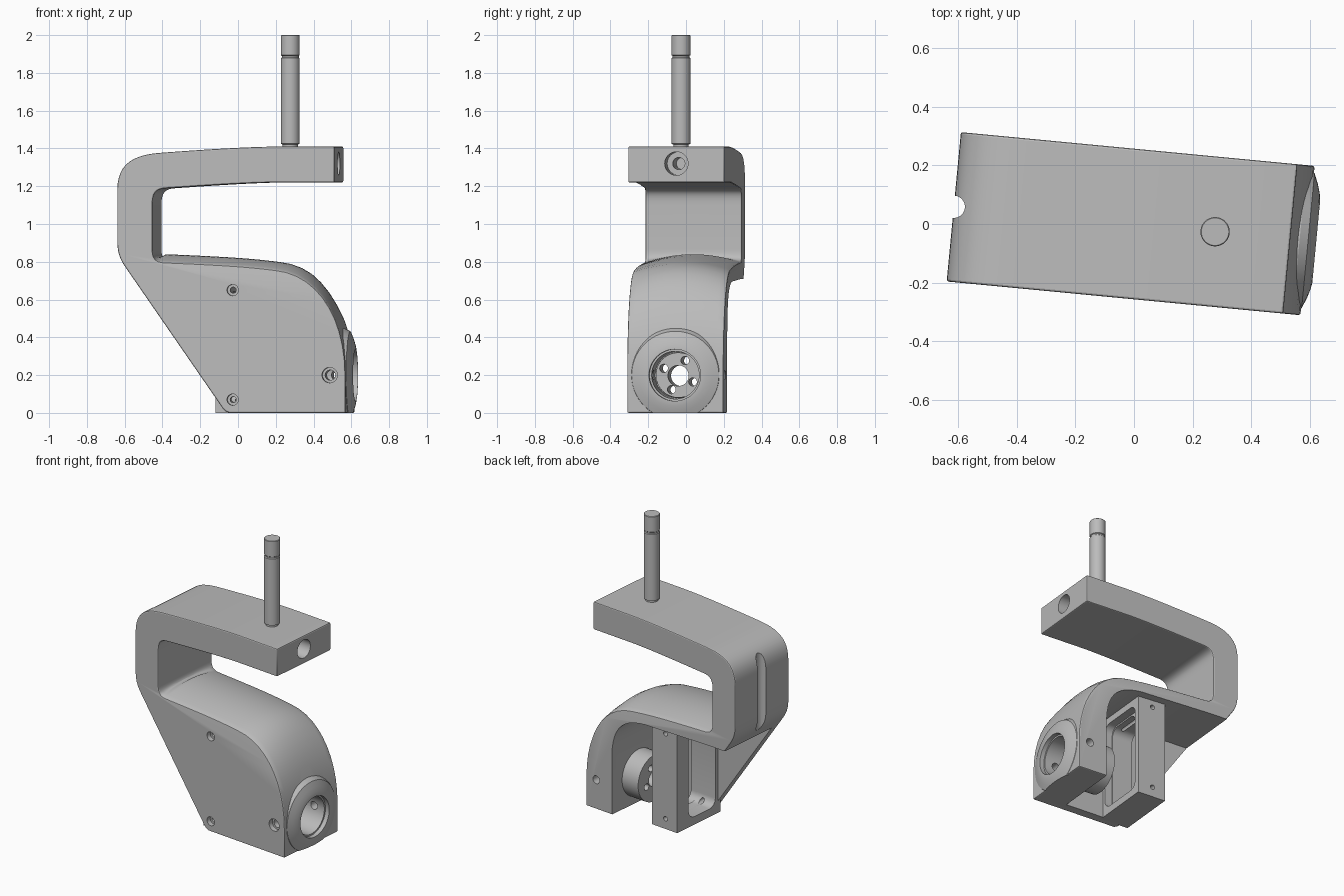
import bpy, bmesh, math
from mathutils import Matrix, Vector
from mathutils.geometry import interpolate_bezier

old = bpy.data.objects.get("Cube")
if old:
    bpy.data.objects.remove(old)

grey = bpy.data.materials.new("plain_grey")
grey.use_nodes = True
grey.diffuse_color = (0.5, 0.5, 0.5, 1)
grey.node_tree.nodes["Principled BSDF"].inputs["Base Color"].default_value = (0.5, 0.5, 0.5, 1)

DEPTH = 0.512          # full depth of the bracket
FRONT = -DEPTH / 2
TURN = Matrix.Rotation(math.radians(-5.45), 4, "Z")


def make(name, bm):
    bmesh.ops.recalc_face_normals(bm, faces=bm.faces)
    mesh = bpy.data.meshes.new(name)
    bm.to_mesh(mesh)
    bm.free()
    ob = bpy.data.objects.new(name, mesh)
    bpy.context.collection.objects.link(ob)
    mesh.materials.append(grey)
    return ob


def loft(name, rings):
    """Closed solid through matching rings of points."""
    bm = bmesh.new()
    loops = [[bm.verts.new(p) for p in ring] for ring in rings]
    n = len(loops[0])
    for a, b in zip(loops, loops[1:]):
        for i in range(n):
            j = (i + 1) % n
            bm.faces.new((a[i], a[j], b[j], b[i]))
    bm.faces.new(loops[0][::-1])
    bm.faces.new(loops[-1])
    return make(name, bm)


def turned(name, axis, origin, steps, seg=40):
    """Round part along an axis from (distance, radius) steps."""
    rot = {"X": Matrix.Rotation(math.pi / 2, 3, "Y"),
           "Y": Matrix.Rotation(-math.pi / 2, 3, "X"),
           "Z": Matrix.Identity(3)}[axis]
    rings = []
    for d, r in steps:
        rings.append([Vector(origin) + rot @ Vector((r * math.cos(a), r * math.sin(a), d))
                      for a in (2 * math.pi * i / seg for i in range(seg))])
    return loft(name, rings)


def modify(ob, kind, **settings):
    mod = ob.modifiers.new(kind, kind)
    for key, value in settings.items():
        setattr(mod, key, value)
    bpy.ops.object.select_all(action="DESELECT")
    ob.select_set(True)
    bpy.context.view_layer.objects.active = ob
    bpy.ops.object.modifier_apply(modifier=mod.name)


def combine(ob, tool, operation="DIFFERENCE"):
    modify(ob, "BOOLEAN", operation=operation, solver="EXACT", object=tool)
    bpy.data.objects.remove(tool)


def curve(*pts):
    return [tuple(p)[:2] for p in interpolate_bezier(*[Vector((*p, 0)) for p in pts], 12)]


# Side outline of the bracket: sloped web, post, upper arm, lower arch
outline = [(-0.02, 0), (-0.042, 0.008), (-0.058, 0.025)]
outline += curve((-0.574, 0.77), (-0.605, 0.815), (-0.618, 0.85), (-0.618, 0.91))
outline += curve((-0.618, 1.18), (-0.618, 1.31), (-0.545, 1.363), (-0.4, 1.376))
outline += curve((-0.4, 1.376), (-0.15, 1.395), (0.1, 1.41), (0.25, 1.41))[1:]
outline += [(0.536, 1.41), (0.536, 1.22)]
outline += curve((0.2, 1.22), (0, 1.215), (-0.2, 1.2), (-0.35, 1.19))
outline += curve((-0.35, 1.19), (-0.41, 1.187), (-0.431, 1.17), (-0.431, 1.1))[1:]
outline += curve((-0.431, 0.87), (-0.431, 0.81), (-0.41, 0.797), (-0.36, 0.795))
outline += curve((-0.36, 0.795), (0, 0.78), (0.1, 0.77), (0.22, 0.755))[1:]
outline += curve((0.22, 0.755), (0.45, 0.735), (0.595, 0.5), (0.595, 0.2))[1:]
outline += [(0.595, 0)]


def crowned(u, z, v):
    """Raise the top of the lower arch in the middle of its depth."""
    w = 0
    if u > -0.431 and 0.3 < z < 0.875:
        w = min(1, (z - 0.3) / 0.4) * min(1, (u + 0.431) / 0.05)
    return (u, v, z + 0.044 * w * (1 - (2 * v / DEPTH) ** 2))


slices = [FRONT + DEPTH * i / 14 for i in range(15)]
body = loft("bracket_body", [[crowned(u, z, v) for u, z in outline] for v in slices])
modify(body, "BEVEL", width=0.007, segments=2, limit_method="ANGLE", angle_limit=math.radians(45))

# Cavity behind the front web, open at the back and below
cavity = [(0.385, -0.1), (0.385, 0.42)]
cavity += curve((0.385, 0.42), (0.375, 0.6), (0.3, 0.68), (0.12, 0.695))[1:]
cavity += [(-0.4, 0.71), (-0.8, 0.71), (-0.8, -0.1)]
combine(body, loft("cavity_cutter", [[(u, v, z) for u, z in cavity] for v in (-0.19, 0.4)]))


def box(name, lo, hi):
    corners = [(lo[0], lo[1]), (hi[0], lo[1]), (hi[0], hi[1]), (lo[0], hi[1])]
    return loft(name, [[(x, y, z) for x, y in corners] for z in (lo[2], hi[2])])


def window(span, lo, hi, r):
    """Rounded rectangular cutter running along the bracket."""
    ring = []
    for cy, cz, start in ((hi[0] - r, hi[1] - r, 0), (lo[0] + r, hi[1] - r, 90),
                          (lo[0] + r, lo[1] + r, 180), (hi[0] - r, lo[1] + r, 270)):
        for k in range(7):
            a = math.radians(start + 15 * k)
            ring.append((cy + r * math.cos(a), cz + r * math.sin(a)))
    return loft("window_cutter", [[(x, y, z) for y, z in ring] for x in span])


# Motor mount wall with a rounded window, wider on the drive side
wall = box("motor_mount", (-0.098, -0.215, 0), (0.105, 0.2, 0.72))
combine(wall, window((-0.3, 0.3), (-0.165, 0.055), (0.09, 0.64), 0.055))
combine(wall, window((0.05, 0.3), (-0.17, 0.05), (0.165, 0.65), 0.055))
combine(body, wall, "UNION")

# Flared boss, trimmed level with the base, and bore for the drive
boss = turned("boss", "X", (0, 0, 0.2),
              [(0.45, 0.248), (0.568, 0.248), (0.597, 0.232), (0.612, 0.195),
               (0.621, 0.165), (0.625, 0.142)], 56)
combine(boss, box("base_cutter", (0.3, -0.4, -0.3), (0.8, 0.4, 0)))
combine(body, boss, "UNION")
combine(body, turned("bore_cutter", "X", (0, 0, 0.2),
                     [(0.3, 0.126), (0.595, 0.126), (0.595, 0.137), (0.65, 0.137)], 48))

# Screw holes with counterbores in the front face
for u, z, r in ((-0.004, 0.65, 0.016), (-0.004, 0.07, 0.016), (0.512, 0.2, 0.027)):
    wide = r + 0.014
    combine(body, turned("screw_cutter", "Y", (u, 0, z),
                         [(-0.3, wide), (-0.225, wide), (-0.225, r), (0.3, r)], 24))

# Stepped hole in the arm end and groove down the rear of the post
combine(body, turned("arm_hole_cutter", "X", (0, 0, 1.32),
                     [(0.2, 0.032), (0.4, 0.032), (0.4, 0.062), (0.6, 0.062)]))
combine(body, turned("groove_cutter", "Z", (-0.618, 0, 0), [(0.76, 0.038), (1.4, 0.038)], 28))

# Drive coupling with a centre hole and four bolt holes
coupling = turned("drive_coupling", "X", (0, 0, 0.2),
                  [(0.255, 0.158), (0.4, 0.158), (0.4, 0.122), (0.43, 0.119)], 48)
combine(coupling, turned("centre_cutter", "X", (0, 0, 0.197), [(0.2, 0.055), (0.5, 0.055)]))
for k in range(4):
    a = math.radians(65 + 90 * k)
    spot = (0, 0.085 * math.cos(a), 0.2 + 0.085 * math.sin(a))
    combine(coupling, turned("bolt_cutter", "X", spot, [(0.2, 0.022), (0.5, 0.022)], 20))

# Upright pin with a neck and a groove near its tip
R = 0.05
pin = turned("pin", "Z", (0.278, 0, 0),
             [(1.39, 0.04), (1.42, 0.04), (1.425, R), (1.878, R), (1.882, 0.045),
              (1.89, 0.045), (1.894, R), (1.997, R), (2.0, R - 0.003)])

# Turn the whole assembly and shade it
for ob in (body, coupling, pin):
    ob.data.transform(TURN)
    ob.data.materials.clear()
    ob.data.materials.append(grey)
    bpy.ops.object.select_all(action="DESELECT")
    ob.select_set(True)
    bpy.context.view_layer.objects.active = ob
    bpy.ops.object.shade_smooth_by_angle(angle=math.radians(22))
